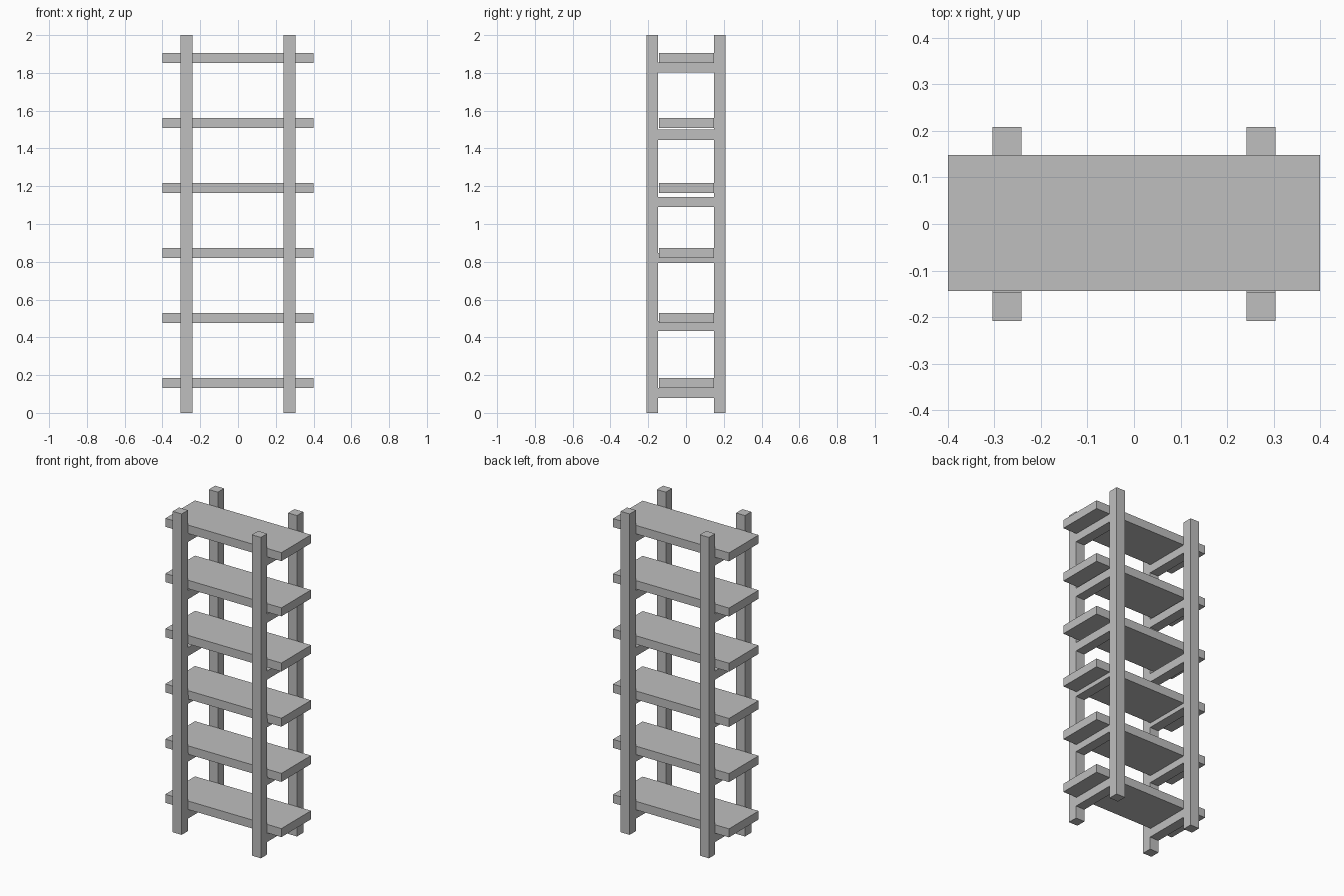
import bpy

default = bpy.data.objects.get("Cube")
if default:
    bpy.data.objects.remove(default, do_unlink=True)

# One plain grey for the whole unit
grey = bpy.data.materials.new("plain_grey")
grey.use_nodes = True
colour = (0.52, 0.52, 0.52, 1)
grey.diffuse_color = colour
grey.node_tree.nodes["Principled BSDF"].inputs["Base Color"].default_value = colour


def box(name, low, high):
    """Axis-aligned box between two corners."""
    centre = [(a + b) / 2 for a, b in zip(low, high)]
    bpy.ops.mesh.primitive_cube_add(size=1, location=centre)
    obj = bpy.context.object
    obj.name = name
    obj.scale = [b - a for a, b in zip(low, high)]
    bpy.ops.object.transform_apply(location=False, rotation=False, scale=True)
    obj.data.materials.append(grey)
    return obj


POST_IN, POST_OUT = 0.242, 0.304
DEPTH_IN, DEPTH_OUT = 0.147, 0.209
sides = {"right": (-POST_OUT, -POST_IN), "left": (POST_IN, POST_OUT)}
ends = {"front": (-DEPTH_OUT, -DEPTH_IN), "back": (DEPTH_IN, DEPTH_OUT)}

# Four corner posts
for side, (x0, x1) in sides.items():
    for end, (y0, y1) in ends.items():
        box(f"{end}_{side}_post", (x0, y0, 0), (x1, y1, 2))

# Cross rails between the front and back posts, unevenly spaced
for i, z in enumerate((0.078, 0.433, 0.793, 1.09, 1.445, 1.802)):
    for side, (x0, x1) in sides.items():
        box(f"{side}_rail_{i + 1}", (x0, -DEPTH_IN, z), (x1, DEPTH_IN, z + 0.054))

# Six evenly spaced shelves, overhanging the posts at both sides
for i in range(6):
    z = 0.133 + 0.344 * i
    box(f"shelf_{i + 1}", (-0.4, -0.144, z), (0.4, 0.148, z + 0.053))
